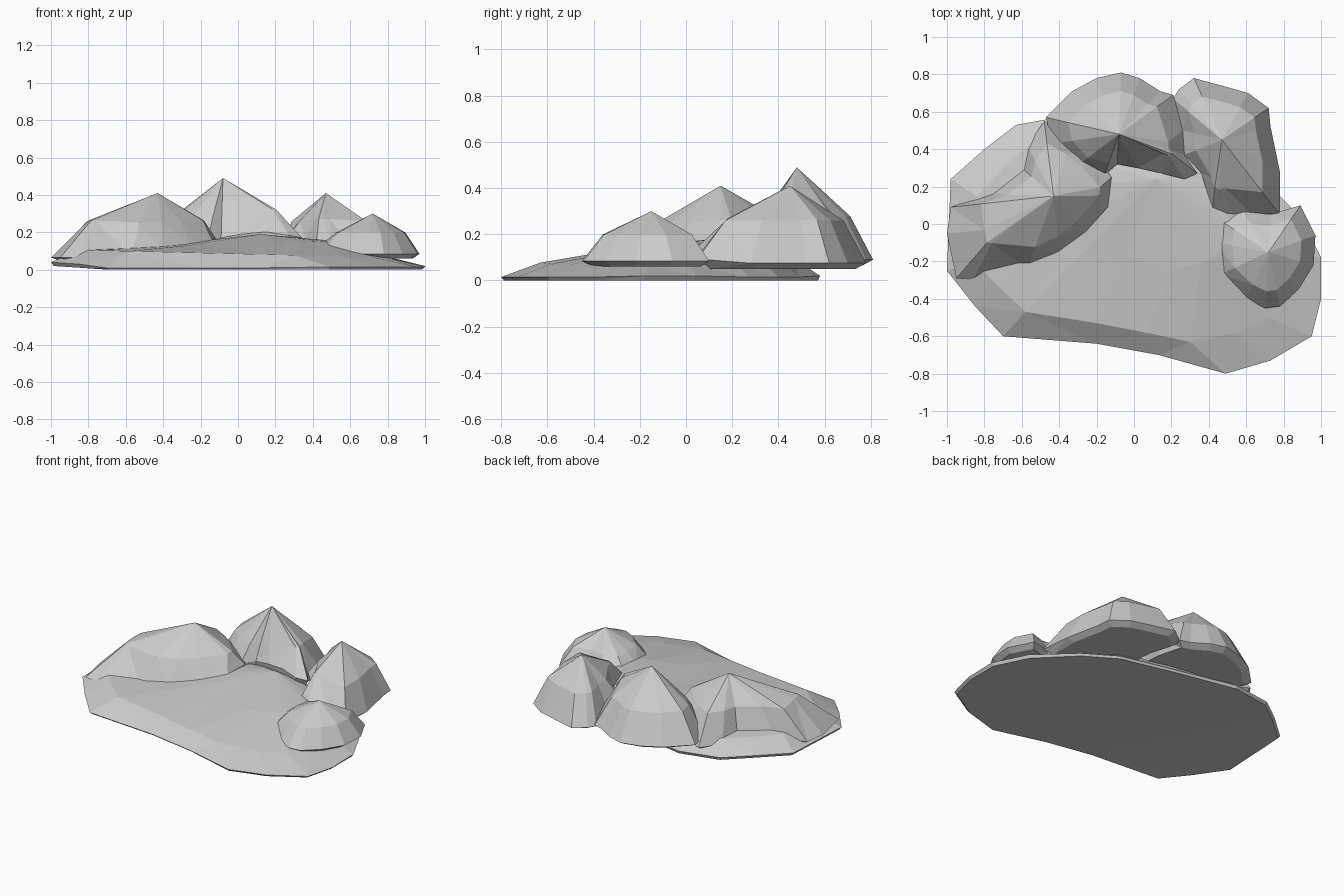
import bpy, bmesh
from mathutils import Vector

if "Cube" in bpy.data.objects:
    bpy.data.objects.remove(bpy.data.objects["Cube"])

stone = bpy.data.materials.new("stone_grey")
stone.use_nodes = True
GREY = (0.6, 0.6, 0.6, 1)
stone.diffuse_color = GREY
stone.node_tree.nodes["Principled BSDF"].inputs["Base Color"].default_value = GREY

HEART = Vector((.12, .24, .19))    # highest point of the ground
HOLLOW = Vector((.1, -.1))         # middle of the open basin


def loft(name, rings, top):
    """Skin equal-length rings from the flat bottom up to a single summit."""
    bm = bmesh.new()
    loops = [[bm.verts.new(p) for p in ring] for ring in rings]
    summit = bm.verts.new(top)
    n = len(loops[0])
    bm.faces.new(loops[0][::-1])
    for low, high in zip(loops, loops[1:]):
        for i in range(n):
            j = (i + 1) % n
            bm.faces.new((low[i], low[j], high[j], high[i]))
    for i in range(n):
        bm.faces.new((loops[-1][i], loops[-1][(i + 1) % n], summit))
    bmesh.ops.triangulate(bm, faces=[f for f in bm.faces if len(f.verts) != 3])
    bmesh.ops.recalc_face_normals(bm, faces=bm.faces)
    mesh = bpy.data.meshes.new(name)
    bm.to_mesh(mesh)
    bm.free()
    mesh.materials.append(stone)
    obj = bpy.data.objects.new(name, mesh)
    bpy.context.collection.objects.link(obj)


def inset(outline, centre, amount, z):
    c = Vector(centre[:2])
    return [(*Vector(p).lerp(c, amount), z) for p in outline]


def hill(name, outline, peak, foot, shoulder, spurs=()):
    """Faceted hill: undercut foot, steep flank, shoulder, then a pointed peak."""
    centre = Vector(peak[:2])

    def foot_height(p):  # the side facing the basin rests on the ground
        p = Vector(p)
        inner = (p - centre).dot(HOLLOW - centre) > 0
        return max(foot, .21 - .17 * (p - HEART.xy).length) if inner else foot

    flank = inset(outline, peak, 0.3, foot + shoulder * (peak[2] - foot))
    for spur in spurs:  # drag the nearest shoulder points onto a side ridge
        s = Vector(spur)
        flank = [tuple(s.lerp(Vector(p), 0.4)) if (Vector(p) - s).length < 0.16 else p
                 for p in flank]
    rings = [inset(outline, peak, 0.14, foot - 0.025),
             [(*p, foot_height(p)) for p in outline], flank]
    loft(name, rings, peak)


# Low sloping ground slab
rim = [(-1, -.25, .04), (-.85, -.44, .03), (-.7, -.6, .01), (-.2, -.64, .01),
       (.13, -.7, .01), (.49, -.8, .015), (.73, -.73, .015), (.95, -.6, .015),
       (1, -.4, .015), (1, -.18, .02), (.89, .04, .02), (.66, .27, .015),
       (.45, .4, .015), (.08, .49, .015), (-.35, .58, .02), (-.63, .53, .03),
       (-.8, .4, .04), (-.98, .24, .045)]
shelf_xy = [(-.85, -.2), (-.74, -.32), (-.58, -.47), (-.2, -.53), (.06, -.58),
            (.3, -.63), (.55, -.58), (.72, -.5), (.8, -.38), (.82, -.16),
            (.75, .02), (.57, .22), (.39, .34), (.08, .42), (-.33, .47),
            (-.56, .42), (-.7, .3), (-.84, .15)]
sole = [(x * .985, y * .985, max(0, z - .02)) for x, y, z in rim]
shelf = [(x, y, .085 - .025 * x) for x, y in shelf_xy]
crown = [(x, y, z + .05 * max(0, x)) for x, y, z in inset(shelf_xy, HEART, .45, .13)]
loft("ground", [sole, rim, shelf, crown], HEART)

# Ring of four hills
hill("west_hill",
     [(-.95, -.29), (-.86, -.3), (-.57, -.24), (-.4, -.16), (-.25, -.04),
      (-.14, .09), (-.12, .25), (-.2, .36), (-.33, .47), (-.48, .55),
      (-.57, .42), (-.6, .3), (-.78, .16), (-.98, .09), (-1, -.05)],
     (-.43, .15, .41), foot=.065, shoulder=.54,
     spurs=[(-.78, -.06, .27), (-.16, .18, .27)])
hill("north_hill",
     [(-.16, .26), (-.09, .32), (.02, .3), (.15, .27), (.27, .24), (.34, .27),
      (.27, .37), (.26, .5), (.21, .69), (.14, .71), (.03, .78), (-.07, .81),
      (-.2, .78), (-.33, .71), (-.47, .57), (-.44, .43), (-.32, .3)],
     (-.08, .48, .49), foot=.09, shoulder=.47, spurs=[(.2, .4, .35)])
hill("east_hill",
     [(.42, .08), (.5, .04), (.62, .06), (.78, .05), (.78, .28), (.73, .52),
      (.72, .62), (.61, .7), (.47, .74), (.32, .78), (.24, .72), (.21, .67),
      (.26, .5), (.27, .37), (.36, .27)],
     (.47, .45, .41), foot=.075, shoulder=.55, spurs=[(.43, .2, .28)])
hill("south_east_hill",
     [(.44, -.1), (.46, .02), (.58, .07), (.73, .05), (.89, .1), (.97, -.06),
      (.96, -.22), (.88, -.35), (.78, -.44), (.7, -.45), (.6, -.4), (.46, -.27)],
     (.72, -.15, .3), foot=.085, shoulder=.53)
